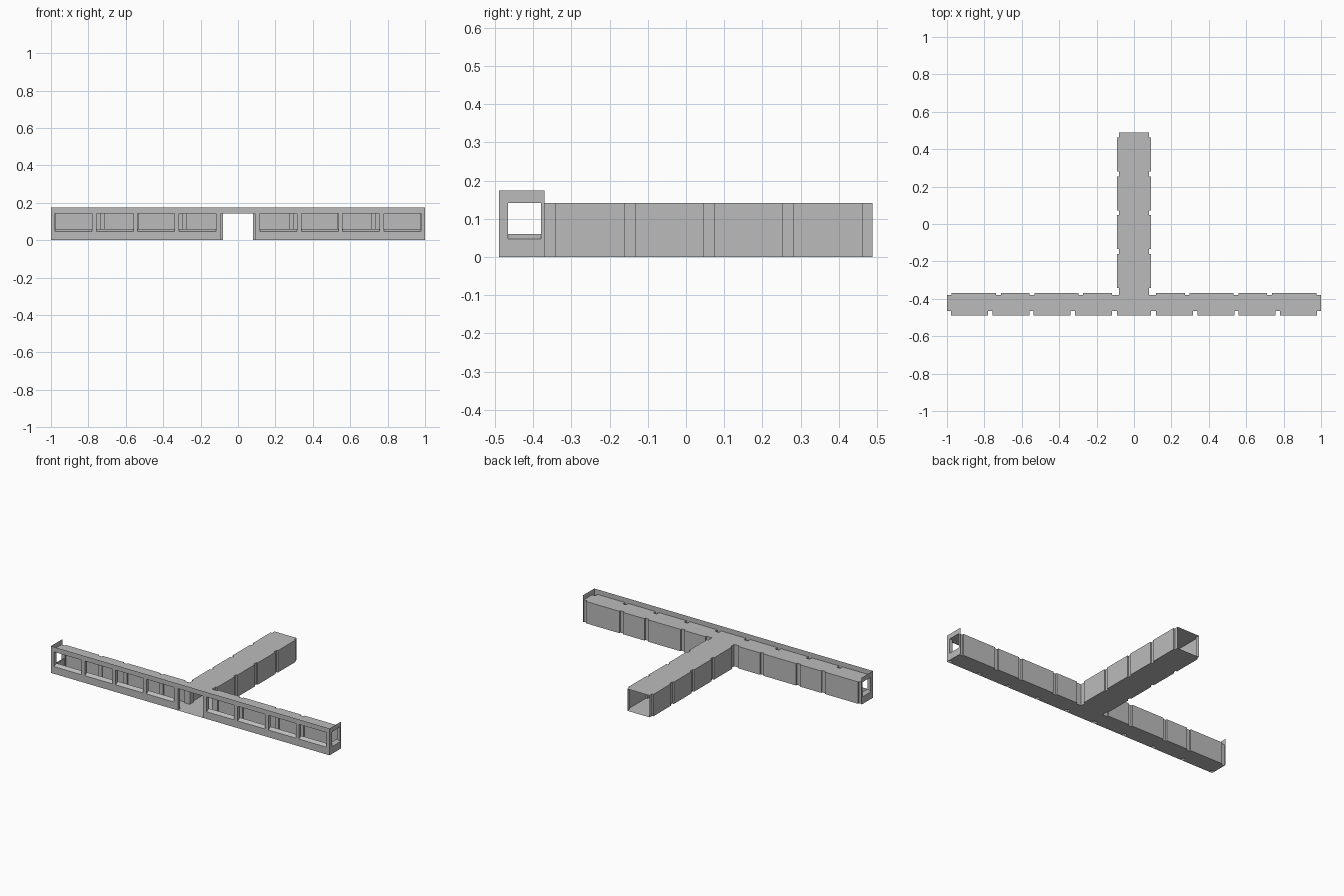
import bpy

if "Cube" in bpy.data.objects:
    bpy.data.objects.remove(bpy.data.objects["Cube"])

# Key dimensions
FRONT, FRONT_IN = -0.489, -0.466     # outer facade and inner face of its piers
BACK, BACK_IN = -0.37, -0.38         # rear wall of the cross corridor and its grooves
SIDE, SIDE_IN = 0.09, 0.08           # stem corridor wall and its grooves
END, END_IN = 1.0, 0.978
STEM_END = 0.488
CEIL, TOP = 0.142, 0.174
SILL, SILL_IN = 0.047, 0.06
WINDOWS = [(0.118, 0.315), (0.34, 0.536), (0.56, 0.757), (0.78, 0.978)]

grey = bpy.data.materials.new("grey")
grey.diffuse_color = (0.5, 0.5, 0.5, 1)
grey.use_nodes = True
grey.node_tree.nodes["Principled BSDF"].inputs["Base Color"].default_value = grey.diffuse_color


def sheet(name, faces):
    """Thin shell made of polygons, mirrored to the other half."""
    verts, polys = [], []
    for f in faces:
        polys.append(range(len(verts), len(verts) + len(f)))
        verts += f
    mesh = bpy.data.meshes.new(name)
    mesh.from_pydata(verts, [], [list(p) for p in polys])
    mesh.materials.append(grey)
    ob = bpy.data.objects.new(name, mesh)
    bpy.context.collection.objects.link(ob)
    mod = ob.modifiers.new("mirror", 'MIRROR')
    mod.merge_threshold = 0.0005
    return ob


def upright(a, b, z0, z1):
    """Vertical rectangle standing on the plan segment a-b."""
    return [(*a, z0), (*b, z0), (*b, z1), (*a, z1)]


# Plan of the right half, counter-clockwise from the doorway
plan = [(0, FRONT), (SIDE, FRONT)]
x = SIDE
for w0, w1 in WINDOWS:                                   # facade pier notches
    plan += [(x, FRONT_IN), (w0, FRONT_IN), (w0, FRONT), (w1, FRONT)]
    x = w1
plan += [(END_IN, FRONT_IN), (END, FRONT_IN), (END, BACK_IN), (0.976, BACK_IN), (0.976, BACK)]
for g in (0.725, 0.545, 0.285):                          # rear wall grooves
    plan += [(g + .013, BACK), (g + .013, BACK_IN), (g - .013, BACK_IN), (g - .013, BACK)]
plan += [(0.118, BACK), (0.118, BACK_IN), (SIDE_IN, BACK_IN), (SIDE_IN, -0.343), (SIDE, -0.343)]
for g in (-0.147, 0.06, 0.267):                          # stem wall grooves
    plan += [(SIDE, g - .013), (SIDE_IN, g - .013), (SIDE_IN, g + .013), (SIDE, g + .013)]
plan += [(SIDE, 0.463), (SIDE_IN, 0.463), (SIDE_IN, STEM_END), (0, STEM_END)]

sheet("ceiling", [[(px, py, CEIL) for px, py in plan]])
sheet("floor", [[(px, py, 0) for px, py in reversed(plan)]])


# Walls follow the plan, except along the facade, the glazed end and the open stem end
def is_open(a, b):
    return any(a[i] == b[i] == v for i, v in ((1, FRONT), (0, END), (1, STEM_END), (0, 0)))


edges = zip(plan, plan[1:])
sheet("corridor_walls", [upright(a, b, 0, CEIL) for a, b in edges if not is_open(a, b)])

# Facade: parapet, base, piers between the windows
facade = [upright((0, FRONT), (END, FRONT), CEIL, TOP),
          upright((SIDE, FRONT), (END, FRONT), 0, SILL)]
x = SIDE
for w0, w1 in WINDOWS + [(END, END)]:
    facade.append(upright((x, FRONT), (w0, FRONT), SILL, CEIL))
    x = w1
sheet("facade", facade)

# Glazed end frame around one opening
sheet("end_frame", [upright((END, FRONT), (END, BACK), CEIL, TOP),
                    upright((END, FRONT), (END, BACK), 0, SILL),
                    upright((END, FRONT), (END, FRONT_IN), SILL, CEIL),
                    upright((END, BACK_IN), (END, BACK), SILL, CEIL)])

# Sloping sills with the inner wall below them
sills = []
runs = [((w0, FRONT), (w1, FRONT), (w1, FRONT_IN), (w0, FRONT_IN)) for w0, w1 in WINDOWS]
runs.append(((END, FRONT_IN), (END, BACK_IN), (END_IN, BACK_IN), (END_IN, FRONT_IN)))
for a, b, c, d in runs:
    sills.append([(*a, SILL), (*b, SILL), (*c, SILL_IN), (*d, SILL_IN)])
    sills.append(upright(c, d, 0, SILL_IN))
sheet("window_sills", sills)
